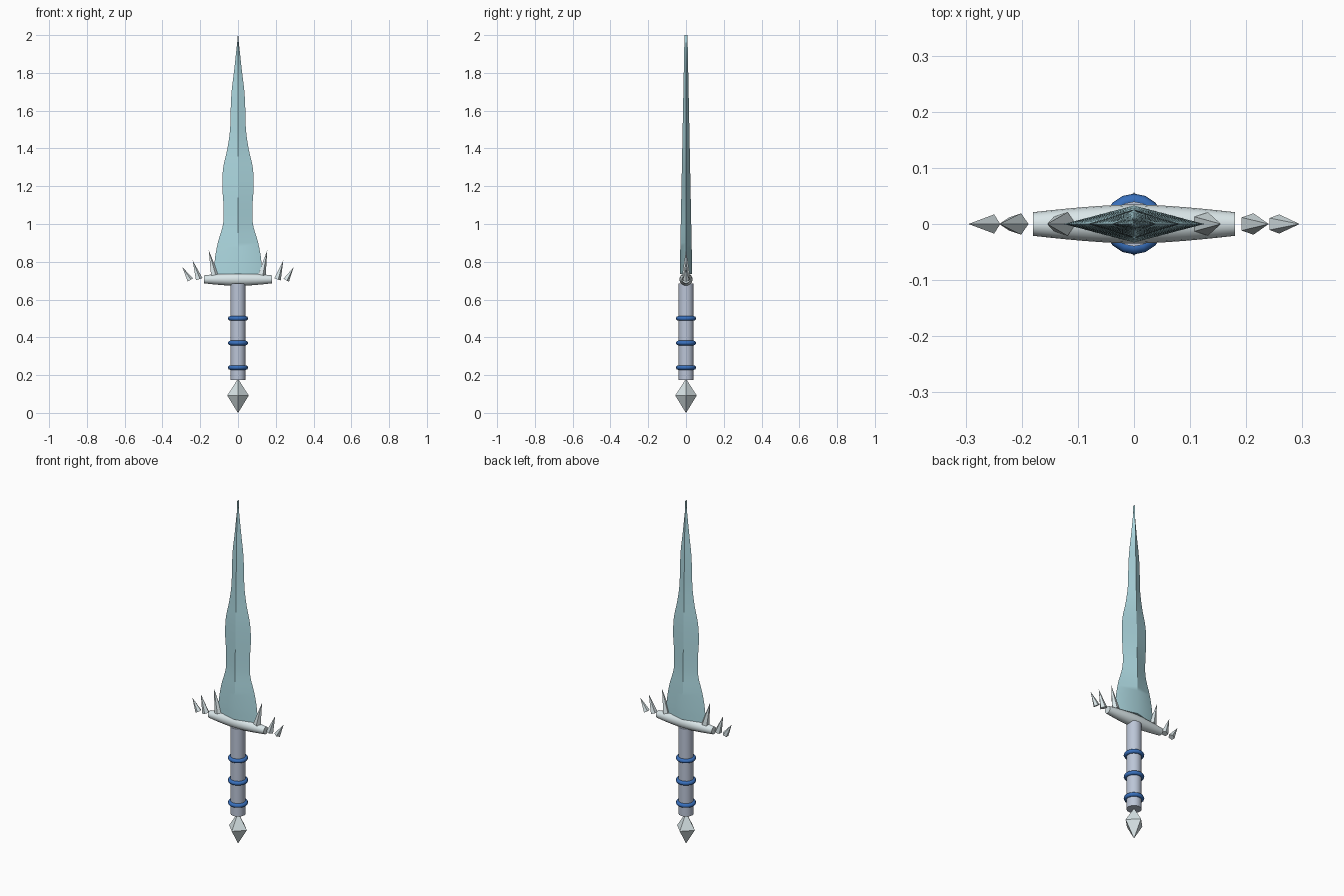
import bpy, bmesh, math
from mathutils import Vector

if "Cube" in bpy.data.objects:
    bpy.data.objects.remove(bpy.data.objects["Cube"])


def material(name, rgb):
    m = bpy.data.materials.new(name)
    m.diffuse_color = (*rgb, 1)
    m.use_nodes = True
    m.node_tree.nodes["Principled BSDF"].inputs["Base Color"].default_value = m.diffuse_color
    return m


ICE = material("ice", (0.42, 0.69, 0.75))
FROST = material("frost", (0.70, 0.79, 0.81))
GRIP = material("grip_wrap", (0.50, 0.56, 0.68))
BLUE = material("blue", (0.04, 0.16, 0.50))


def loft(name, rings, mat, smooth=None):
    """Skin a list of equal-length point rings, capping both ends."""
    bm = bmesh.new()
    loops = [[bm.verts.new(p) for p in r] for r in rings]
    n = len(loops[0])
    for a, b in zip(loops, loops[1:]):
        for i in range(n):
            j = (i + 1) % n
            bm.faces.new((a[i], a[j], b[j], b[i]))
    bm.faces.new(loops[0])
    bm.faces.new(loops[-1])
    bmesh.ops.recalc_face_normals(bm, faces=bm.faces)
    me = bpy.data.meshes.new(name)
    bm.to_mesh(me)
    bm.free()
    ob = bpy.data.objects.new(name, me)
    bpy.context.collection.objects.link(ob)
    finish(ob, name, mat, smooth)


def finish(ob, name, mat, smooth=None):
    ob.name = name
    ob.data.materials.append(mat)
    if smooth:
        bpy.ops.object.select_all(action='DESELECT')
        ob.select_set(True)
        bpy.context.view_layer.objects.active = ob
        bpy.ops.object.shade_smooth_by_angle(angle=math.radians(smooth))


def catmull(a, b, c, d, t):
    return 0.5 * (2*b + (c - a)*t + (2*a - 5*b + 4*c - d)*t*t + (3*b - a - 3*c + d)*t**3)


# Blade: wavy outline (z, half width) with a diamond section
outline = [(0.735, .125), (0.80, .124), (0.90, .107), (1.00, .079), (1.10, .077),
           (1.20, .083), (1.30, .078), (1.40, .056), (1.50, .042), (1.60, .039),
           (1.70, .034), (1.80, .022), (1.90, .011), (2.00, .001)]
rings = []
for i in range(len(outline) - 1):
    p = [outline[min(max(i + k, 0), len(outline) - 1)] for k in (-1, 0, 1, 2)]
    for s in range(4):
        t = s / 4
        rings.append((p[1][0] + (p[2][0] - p[1][0]) * t, catmull(*[q[1] for q in p], t)))
rings.append(outline[-1])


def diamond(z, w):
    d = 0.033 - 0.025 * (z - 0.735) / 1.265
    return [(w, 0, z), (0, d, z), (-w, 0, z), (0, -d, z)]


loft("blade", [diamond(z, w) for z, w in rings], ICE, 30)

# Guard: barrel lying along x
guard = []
for i in range(13):
    x = -0.18 + 0.03 * i
    r = 0.035 - 0.014 * (abs(x) / 0.18) ** 1.5
    guard.append([(x, r * math.cos(k * math.tau / 16), 0.707 + r * math.sin(k * math.tau / 16))
                  for k in range(16)])
loft("guard", guard, FROST, 35)

# Guard spikes: five-sided cones leaning outward
spikes = [("inner", (.125, .73), (.155, .862), .022),
          ("middle", (.207, .707), (.24, .807), .020),
          ("outer", (.254, .703), (.295, .772), .018)]
for side, s in (("left", -1), ("right", 1)):
    for label, base, tip, r in spikes:
        b, t = Vector((s*base[0], 0, base[1])), Vector((s*tip[0], 0, tip[1]))
        axis = (t - b).normalized()
        u, v = Vector((axis.z, 0, -axis.x)), Vector((0, 1, 0))
        bm = bmesh.new()
        ring = [bm.verts.new(b + r*(u*math.cos(k*math.tau/5) + v*math.sin(k*math.tau/5)))
                for k in range(5)]
        top = bm.verts.new(t)
        for k in range(5):
            bm.faces.new((ring[k], ring[(k + 1) % 5], top))
        bm.faces.new(ring)
        bmesh.ops.recalc_face_normals(bm, faces=bm.faces)
        me = bpy.data.meshes.new("spike")
        bm.to_mesh(me)
        bm.free()
        ob = bpy.data.objects.new("spike", me)
        bpy.context.collection.objects.link(ob)
        finish(ob, f"{label}_spike_{side}", FROST)

# Grip and its three rings
bpy.ops.mesh.primitive_cylinder_add(vertices=16, radius=0.04, depth=0.51, location=(0, 0, 0.43))
finish(bpy.context.object, "grip", GRIP, 35)
for i, z in enumerate((0.24, 0.37, 0.50)):
    bpy.ops.mesh.primitive_torus_add(major_segments=16, minor_segments=8, major_radius=0.042,
                                     minor_radius=0.012, location=(0, 0, z))
    finish(bpy.context.object, f"grip_ring_{i + 1}", BLUE, 50)

# Pommel: four-sided crystal
pommel = [(0.0, .0005), (0.092, .057), (0.18, .0005)]
loft("pommel", [[(r, 0, z), (0, r, z), (-r, 0, z), (0, -r, z)] for z, r in pommel], FROST)
